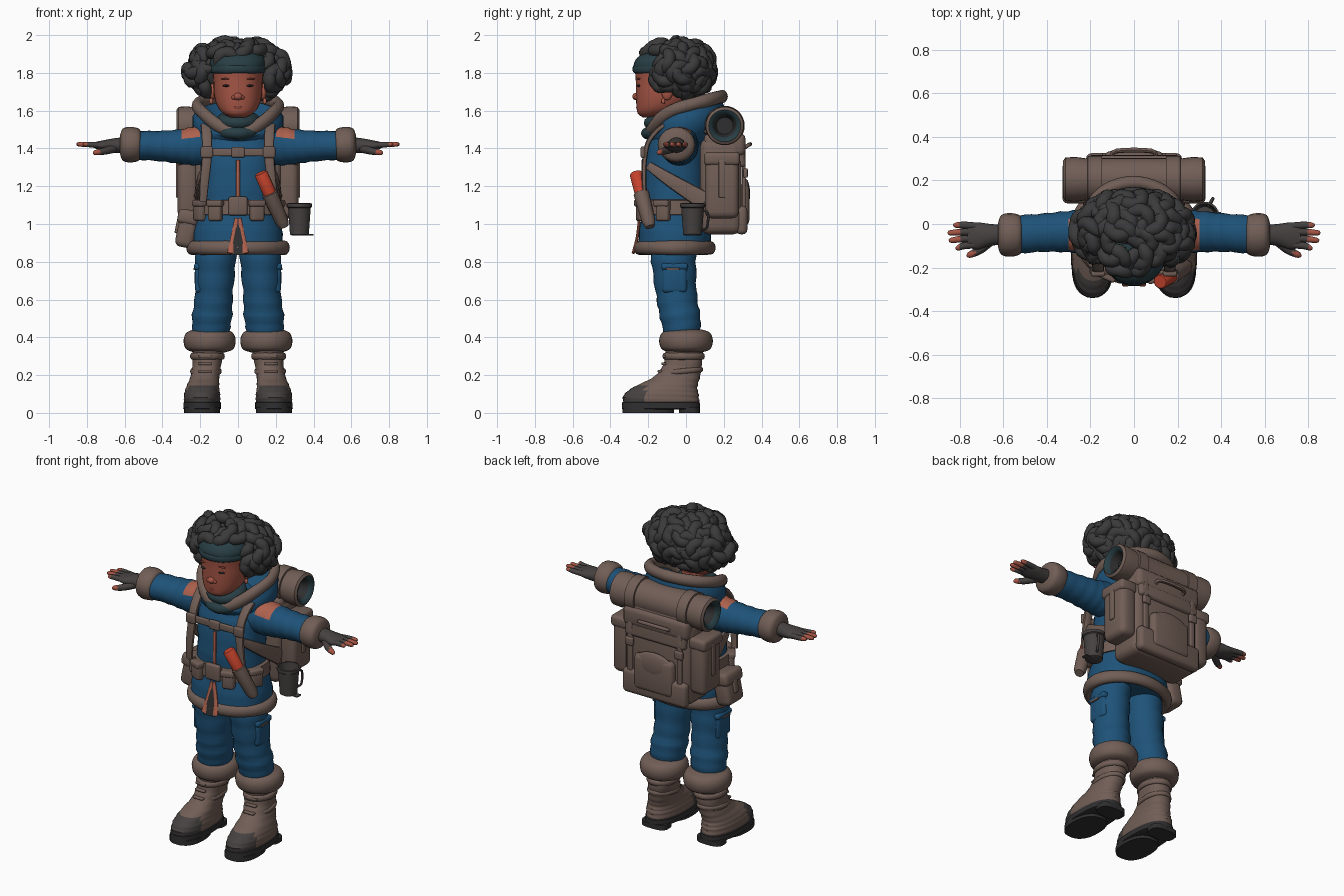
import bpy, bmesh, math, random
from mathutils import Vector, Matrix, Euler

random.seed(4)
if "Cube" in bpy.data.objects:
    bpy.data.objects.remove(bpy.data.objects["Cube"])


def material(name, *rgb):
    mat = bpy.data.materials.new(name)
    mat.use_nodes = True
    mat.diffuse_color = (*rgb, 1)
    mat.node_tree.nodes["Principled BSDF"].inputs["Base Color"].default_value = (*rgb, 1)
    return mat


BLUE = material("jacket blue", .013, .085, .19)
BROWN = material("leather brown", .165, .112, .093)
HAIR = material("hair charcoal", .043, .043, .044)
SKIN = material("skin", .37, .09, .058)
ORANGE = material("trim orange", .42, .12, .075)
TEAL = material("scarf teal", .021, .048, .058)
GLOVE = material("glove grey", .06, .053, .052)
RED = material("flare red", .55, .055, .025)
SOLE = material("sole black", .028, .028, .03)
LIP = material("lip", .25, .055, .042)


def finish(name, bm, *mats, rule=None):
    bmesh.ops.recalc_face_normals(bm, faces=bm.faces)
    bm.normal_update()
    for face in bm.faces:
        face.smooth = True
        if rule:
            face.material_index = int(rule(face.calc_center_median()))
    mesh = bpy.data.meshes.new(name)
    bm.to_mesh(mesh)
    bm.free()
    mesh.set_sharp_from_angle(angle=math.radians(45))
    for mat in mats:
        mesh.materials.append(mat)
    bpy.context.collection.objects.link(bpy.data.objects.new(name, mesh))


def spline(pts, steps, closed):
    pts = [Vector(p) for p in pts]
    count, out = len(pts), []
    pick = lambda k: pts[k % count] if closed else pts[min(max(k, 0), count - 1)]
    for i in range(count if closed else count - 1):
        a, b, c, d = (pick(i + k) for k in (-1, 0, 1, 2))
        for j in range(steps):
            t = j / steps
            out.append(b + (c - a) * (t / 2) + (a * 2 - b * 5 + c * 4 - d) * (t * t / 2)
                       + (b * 3 - a - c * 3 + d) * (t ** 3 / 2))
    return out if closed else out + [pts[-1]]


def skin(bm, loops, closed=False):
    rows = [[bm.verts.new(co) for co in loop] for loop in loops]
    n = len(rows[0])
    for i in range(len(rows) if closed else len(rows) - 1):
        a, b = rows[i], rows[(i + 1) % len(rows)]
        for k in range(n):
            bm.faces.new((a[k], a[(k + 1) % n], b[(k + 1) % n], b[k]))
    if not closed:
        bm.faces.new(rows[0])
        bm.faces.new(rows[-1])


# Each point is x, y, z and two radii; a fixed axis keeps the rings parallel
def tube(pts, hint=(0, 1, 0), axis=None, sides=20, power=2, steps=4, fold=0, closed=False, bm=None):
    bm = bm or bmesh.new()
    pts = spline(pts, steps, closed)
    loops, last = [], len(pts) - 1
    for i, p in enumerate(pts):
        before = pts[i - 1] if closed or i else p
        after = pts[(i + 1) % len(pts)] if closed or i < last else p
        t = Vector(axis or (after - before)[:3]).normalized()
        u = Vector(hint).cross(t).normalized()
        v = t.cross(u)
        loop = []
        for k in range(sides):
            a = math.tau * k / sides
            grow = 1 + fold * math.sin(i * 1.9 + 1.5 * math.sin(a))
            c, s = (math.copysign(abs(f) ** (2 / power), f) for f in (math.cos(a), math.sin(a)))
            loop.append(Vector(p[:3]) + u * c * max(p[3], .001) * grow + v * s * max(p[4], .001) * grow)
        loops.append(loop)
    skin(bm, loops, closed)
    return bm


def stack(rings, **kw):
    return tube(rings, axis=(0, 0, 1), sides=32, **kw)


def hoop(x, y, z, rx, ry, r, height, tilt=0, dip=0, **kw):
    pts = []
    for k in range(24):
        a = math.tau * k / 24
        c = math.cos(a)
        wobble = random.uniform(.95, 1.06)
        pts.append((x + rx * math.sin(a), y - ry * c, z - tilt * c - dip * max(c, 0) ** 3, r * wobble, height * wobble))
    return tube(pts, hint=(0, 0, 1), sides=12, steps=2, closed=True, **kw)


def ball(loc, size, bm=None):
    bm = bm or bmesh.new()
    bmesh.ops.create_uvsphere(bm, u_segments=24, v_segments=16, radius=1,
                              matrix=Matrix.LocRotScale(Vector(loc), None, Vector(size)))
    return bm


def box(loc, size, bevel=.02, rot=(0, 0, 0), bm=None):
    part = bmesh.new()
    bmesh.ops.create_cube(part, size=1, matrix=Matrix.Diagonal((*size, 1)))
    bmesh.ops.bevel(part, geom=part.edges[:], offset=bevel, segments=3, profile=.5, affect='EDGES')
    part.transform(Matrix.LocRotScale(Vector(loc), Euler(rot), None))
    if bm is None:
        return part
    mesh = bpy.data.meshes.new("scratch")
    part.to_mesh(mesh)
    bm.from_mesh(mesh)
    bpy.data.meshes.remove(mesh)
    part.free()
    return bm


# Jacket, hem, belt and front trim
finish("jacket", stack([(0, -.06, .86, .24, .19), (0, -.06, .95, .235, .19), (0, -.06, 1.08, .21, .17),
                        (0, -.06, 1.2, .195, .17), (0, -.055, 1.35, .2, .16), (0, -.05, 1.44, .19, .14),
                        (0, -.045, 1.5, .15, .12), (0, -.04, 1.55, .09, .09)], power=2.3, fold=.01), BLUE)
finish("hem_fur", hoop(0, -.06, .874, .245, .19, .028, .037), BROWN)
finish("belt", stack([(0, -.06, z, .22 + g, .178 + g) for z, g in
                      ((1.045, -.02), (1.05, .004), (1.125, 0), (1.13, -.02))], power=2.3, steps=1), BROWN)
bm = box((0, -.245, 1.095), (.1, .03, .1), .012)
for x, y, turn in ((-.12, -.225, -.4), (.1, -.235, .3), (-.2, -.15, -1), (.21, -.12, 1.1)):
    box((x, y, 1.07), (.075, .05, .11), .015, (0, 0, turn), bm)
    box((x, y - .005, 1.11), (.085, .055, .035), .01, (0, 0, turn), bm)
finish("belt_buckle_and_pouches", bm, BROWN)
finish("zip", box((0, -.229, 1.24), (.02, .012, .2), .003), ORANGE)
bm = bmesh.new()
for s in (1, -1):
    tube([(s * .006, -.246, 1.03, .008, .012), (s * .025, -.258, .93, .008, .015), (s * .04, -.28, .845, .008, .017)],
         hint=(1, 0, 0), sides=10, bm=bm)
finish("slit_trim", bm, ORANGE)
bm = bmesh.new()
bm.faces.new([bm.verts.new(co) for co in ((0, -.249, 1.03), (.04, -.284, .836), (-.04, -.284, .836))])
finish("slit_shadow", bm, SOLE)

# Hood, fur rim and scarf
loops = []
for rx, ry, z, tilt, dip, y in ((.09, .09, 1.49, 0, 0, -.05), (.16, .14, 1.55, .04, .04, -.01),
                                (.212, .185, 1.62, .05, .09, 0), (.24, .205, 1.57, .045, .08, 0),
                                (.24, .195, 1.5, .025, .03, 0), (.19, .14, 1.43, 0, 0, -.04)):
    angles = [math.tau * k / 32 for k in range(32)]
    loops.append([(rx * math.sin(a), y - ry * math.cos(a), z - tilt * math.cos(a) - dip * max(math.cos(a), 0) ** 3)
                  for a in angles])
bm = bmesh.new()
skin(bm, loops)
finish("hood", bm, BLUE)
finish("hood_fur", hoop(0, 0, 1.625, .215, .19, .03, .034, .05, .09), BROWN)
bm = hoop(0, -.11, 1.55, .075, .075, .04, .035, .015)
finish("scarf", hoop(0, -.11, 1.5, .075, .085, .045, .035, .02, bm=bm), TEAL)

# Head and face
finish("head", stack([(0, -.19, 1.565, .04, .04), (0, -.17, 1.585, .078, .085), (0, -.14, 1.62, .108, .122),
                      (0, -.115, 1.68, .126, .15), (0, -.11, 1.76, .13, .156), (0, -.11, 1.83, .13, .155),
                      (0, -.1, 1.89, .09, .11)], power=2.2), SKIN)
finish("neck", stack([(0, -.07, 1.45, .07, .07), (0, -.08, 1.62, .07, .07)]), SKIN)
bm = ball((0, -.262, 1.675), (.024, .022, .02))
for s in (1, -1):
    ball((s * .02, -.257, 1.67), (.015, .016, .013), bm)
    ball((s * .135, -.1, 1.7), (.016, .03, .045), bm)
finish("nose_and_ears", bm, SKIN)
finish("mouth", ball((0, -.25, 1.617), (.034, .014, .01)), LIP)
for s, side in ((1, "left"), (-1, "right")):
    finish(side + "_eye", ball((s * .06, -.25, 1.732), (.021, .011, .006)), SOLE)
    finish(side + "_brow", ball((s * .062, -.25, 1.768), (.028, .01, .004)), LIP)
    finish(side + "_earring", ball((s * .142, -.12, 1.65), (.01, .01, .016)), ORANGE)
finish("cap", stack([(0, -.11, 1.805, .14, .162), (0, -.11, 1.85, .15, .166), (0, -.1, 1.89, .135, .148),
                     (0, -.09, 1.915, .1, .11)], power=2.2), TEAL)
finish("headband", hoop(0, -.11, 1.82, .143, .162, .012, .022), TEAL)

# Hair: thick curled ropes over a core
bm = ball((0, .01, 1.82), (.235, .14, .145))
reach = Vector((.258, .178, .153))
for i in range(150):
    h = 1 - (i + .5) / 75
    w, a = math.sqrt(1 - h * h), i * 2.39996
    out = Vector((w * math.cos(a), w * math.sin(a), h))
    p = Vector((0, -.035, 1.81)) + out * reach * random.uniform(.88, 1.07)
    if (p.y < -.08 and p.z < 1.895 and abs(p.x) < .165) or (p.z < 1.7 and abs(p.x) < .14):
        continue
    if p.y < -.1 and p.z > 1.88:
        p.y -= .04
    along = out.cross(Vector([random.uniform(-1, 1) for _ in range(3)])).normalized()
    bend = out.cross(along) * random.choice((-.008, .008))
    pts = [(*(p + along * k * .027 - out * k * k * .006 + bend * k * k), r, r) for k, r in
           ((-2.3, .01), (-1.9, .024), (-.9, .035), (0, .031), (.9, .035), (1.9, .024), (2.3, .01))]
    tube(pts, hint=out, sides=10, steps=2, bm=bm)
finish("hair", bm, HAIR)

for s, side in ((1, "left"), (-1, "right")):
    # Sleeve with shoulder patch, fur cuff, glove and fingers
    arm = dict(axis=(1, 0, 0), hint=(0, 0, 1))
    finish(side + "_sleeve", tube([(s * .08, -.04, 1.42, .1, .09), (s * .2, -.035, 1.415, .1, .105),
                                   (s * .3, -.035, 1.41, .095, .092), (s * .42, -.04, 1.413, .088, .08),
                                   (s * .56, -.05, 1.417, .088, .076)], steps=6, fold=.025, sides=28, **arm),
           BLUE, ORANGE, rule=lambda c: .2 < abs(c.x) < .295 and c.z > 1.455 and c.y < .02)
    finish(side + "_cuff_fur", tube([(s * x, -.05, 1.42, r, r * .94) for x, r in
                                     ((.51, .06), (.525, .09), (.57, .1), (.61, .09), (.625, .05))], **arm), BROWN)
    bm = tube([(s * .59, -.05, 1.42, .045, .042), (s * .66, -.05, 1.415, .05, .038),
               (s * .72, -.055, 1.415, .062, .027), (s * .765, -.055, 1.418, .05, .014)], **arm)
    for y, tip in ((-.005, .83), (-.037, .855), (-.068, .85), (-.1, .82)):
        tube([(s * .72, y * .9 - .005, 1.417, .016, .016), (s * .78, y, 1.42, .016, .015),
              (s * (tip - .012), y * 1.1, 1.422, .012, .012), (s * tip, y * 1.12, 1.422, .004, .004)],
             hint=(0, 0, 1), sides=10, bm=bm)
    tube([(s * .66, -.075, 1.4, .026, .024), (s * .71, -.12, 1.385, .02, .019),
          (s * .755, -.142, 1.378, .014, .014), (s * .768, -.146, 1.377, .004, .004)], hint=(0, 0, 1), sides=10, bm=bm)
    finish(side + "_glove", bm, GLOVE, SKIN,
           rule=lambda c: abs(c.x) > .8 or (c.y < -.125 and abs(c.x) > .73))

    # Trouser leg and cargo pocket
    finish(side + "_trouser_leg", stack([(s * .105, -.065, .92, .1, .125), (s * .12, -.065, .8, .108, .118),
                                         (s * .128, -.05, .62, .1, .108), (s * .138, -.03, .5, .106, .107),
                                         (s * .145, -.02, .4, .09, .09)], steps=5, fold=.035), BLUE)
    bm = box((s * .205, -.06, .71), (.045, .13, .15), .02)
    finish(side + "_cargo_pocket", box((s * .21, -.06, .775), (.045, .14, .035), .014, bm=bm), BLUE)
    finish(side + "_pocket_tab", box((s * .23, -.07, .762), (.012, .07, .012), .003), BROWN)

    # Boot: fur cuff, upper with dark toe cap, straps and sole
    finish(side + "_boot_fur", stack([(s * .15, 0, z, r, r * 1.03) for z, r in
                                      ((.32, .08), (.338, .125), (.385, .138), (.425, .122), (.442, .08))]), BROWN)
    finish(side + "_boot", stack([(s * .19, -.13, .04, .094, .2), (s * .19, -.132, .09, .096, .2),
                                  (s * .187, -.11, .135, .088, .17), (s * .175, -.045, .195, .076, .12),
                                  (s * .163, -.015, .27, .077, .1), (s * .155, -.01, .36, .085, .1)],
                                 power=2.3, steps=6, fold=.015),
           BROWN, GLOVE, rule=lambda c: c.y < -.215 and c.z < .142)
    bm = hoop(s * .17, -.025, .22, .074, .105, .01, .014, .01)
    hoop(s * .162, -.012, .3, .08, .1, .012, .018, bm=bm)
    for z, y in ((.18, -.16), (.22, -.138), (.26, -.118), (.3, -.112)):
        box((s * .175, y, z), (.07, .025, .014), .005, bm=bm)
    finish(side + "_boot_straps", bm, BROWN)
    bm = stack([(s * .19, -.133, z, .1 - g, .207 - g) for z, g in ((.018, .008), (.022, 0), (.055, .001), (.06, .012))],
               power=2.4, steps=1)
    stack([(s * .19, -.2, z, .095, .137) for z in (0, .03)], power=2.4, steps=1, bm=bm)
    stack([(s * .19, .018, z, .085, .055) for z in (0, .03)], power=3, steps=1, bm=bm)
    finish(side + "_sole", bm, SOLE)

    # Pack harness and side pocket
    bm = tube([(s * .15, .14, 1.47, .012, .026), (s * .165, .03, 1.525, .013, .028),
               (s * .17, -.1, 1.53, .013, .028), (s * .165, -.19, 1.45, .013, .027), (s * .165, -.218, 1.35, .013, .026),
               (s * .178, -.222, 1.22, .012, .024), (s * .185, -.215, 1.12, .01, .02)],
              hint=(1, 0, 0), sides=12, power=3)
    tube([(s * .17, -.2, 1.31, .022, .012), (s * .205, -.08, 1.23, .035, .012), (s * .22, .1, 1.12, .05, .014)],
         hint=(1, 0, 0), sides=12, power=3, bm=bm)
    box((s * .165, -.228, 1.38), (.065, .025, .06), .01, bm=bm)
    finish(side + "_shoulder_strap", bm, BROWN)
    bm = box((s * .265, .19, 1.2), (.11, .18, .34), .035)
    box((s * .27, .19, 1.345), (.115, .19, .07), .02, bm=bm)
    box((s * .322, .19, 1.24), (.014, .035, .2), .005, bm=bm)
    finish(side + "_pack_side_pocket", bm, BROWN)

bm = box((0, -.222, 1.38), (.32, .018, .042), .007)
finish("chest_strap", box((0, -.228, 1.38), (.07, .025, .055), .008, bm=bm), BROWN)

# Backpack with lid draped from the bedroll, rear pocket, straps and handle
bm = box((0, .185, 1.2), (.46, .22, .51), .045)
box((0, .205, 1.42), (.45, .22, .12), .03, bm=bm)
box((0, .283, 1.41), (.42, .045, .22), .02, (.12, 0, 0), bm)
box((0, .295, 1.02), (.44, .06, .15), .025, bm=bm)
box((0, .305, 1.1), (.27, .06, .22), .028, bm=bm)
ball((0, .315, 1.16), (.135, .024, .08), bm)
for x in (-.17, .17):
    box((x, .306, 1.2), (.032, .018, .42), .006, bm=bm)
    box((x, .315, 1.27), (.055, .024, .05), .008, bm=bm)
tube([(x, y, z, .011, .011) for x, y, z in ((-.1, .3, 1.4), (-.08, .335, 1.42), (.08, .335, 1.42), (.1, .3, 1.4))],
     hint=(0, 0, 1), sides=8, bm=bm)
finish("backpack", bm, BROWN)

# Bedroll with hollow ends and broad tie straps
half = [(.25, .045), (.3, .06), (.318, .07), (.325, .085), (.315, .1), (.27, .103), (.22, .096), (.1, .098)]
profile = [(-x, r) for x, r in half] + [(x, r) for x, r in reversed(half)]
finish("bedroll", tube([(x, .205, 1.52, r, r) for x, r in profile], hint=(0, 0, 1), axis=(1, 0, 0), sides=28, steps=1),
       BROWN, TEAL, SOLE, rule=lambda c: (abs(c.x) > .24 and math.hypot(c.y - .205, c.z - 1.52) < .082)
       + (.24 < abs(c.x) < .302 and math.hypot(c.y - .205, c.z - 1.52) < .062))
bm = bmesh.new()
for x in (-.18, .18):
    tube([(x + d, .205, 1.52, r, r) for d, r in ((-.035, .09), (-.032, .106), (.032, .106), (.035, .09))],
         hint=(0, 0, 1), axis=(1, 0, 0), steps=1, sides=28, bm=bm)
finish("bedroll_straps", bm, BROWN)

# Hanging cup, hip pouch and flare in its sheath
bm = stack([(.325, .035, z, r, r) for z, r in ((.94, .042), (.945, .05), (1.085, .06), (1.09, .067), (1.108, .067),
                                               (1.11, .058), (.97, .045))], steps=1)
tube([(.34, .08, 1.07, .007, .007), (.36, .115, 1.06, .007, .007), (.36, .11, .98, .007, .007),
      (.34, .075, .97, .007, .007)], hint=(1, 0, 0), sides=8, bm=bm)
box((.355, .035, .943), (.09, .04, .008), .003, bm=bm)
finish("cup", bm, GLOVE)
bm = box((-.27, -.03, .97), (.1, .16, .19), .03, (0, .2, 0))
box((-.262, -.03, 1.035), (.115, .175, .08), .025, (0, .2, 0), bm)
finish("hip_pouch", box((-.318, -.03, 1), (.018, .04, .1), .006, (0, .2, 0), bm), BROWN)
top, base = Vector((.12, -.265, 1.27)), Vector((.245, -.19, .985))
for name, mat, spans in (("flare", RED, ((0, .03), (.02, .035), (.42, .035))),
                         ("flare_sheath", BROWN, ((.36, .03), (.38, .042), (.9, .036), (1, .025)))):
    finish(name, tube([(*top.lerp(base, t), r, r) for t, r in spans], sides=16, steps=1), mat)
